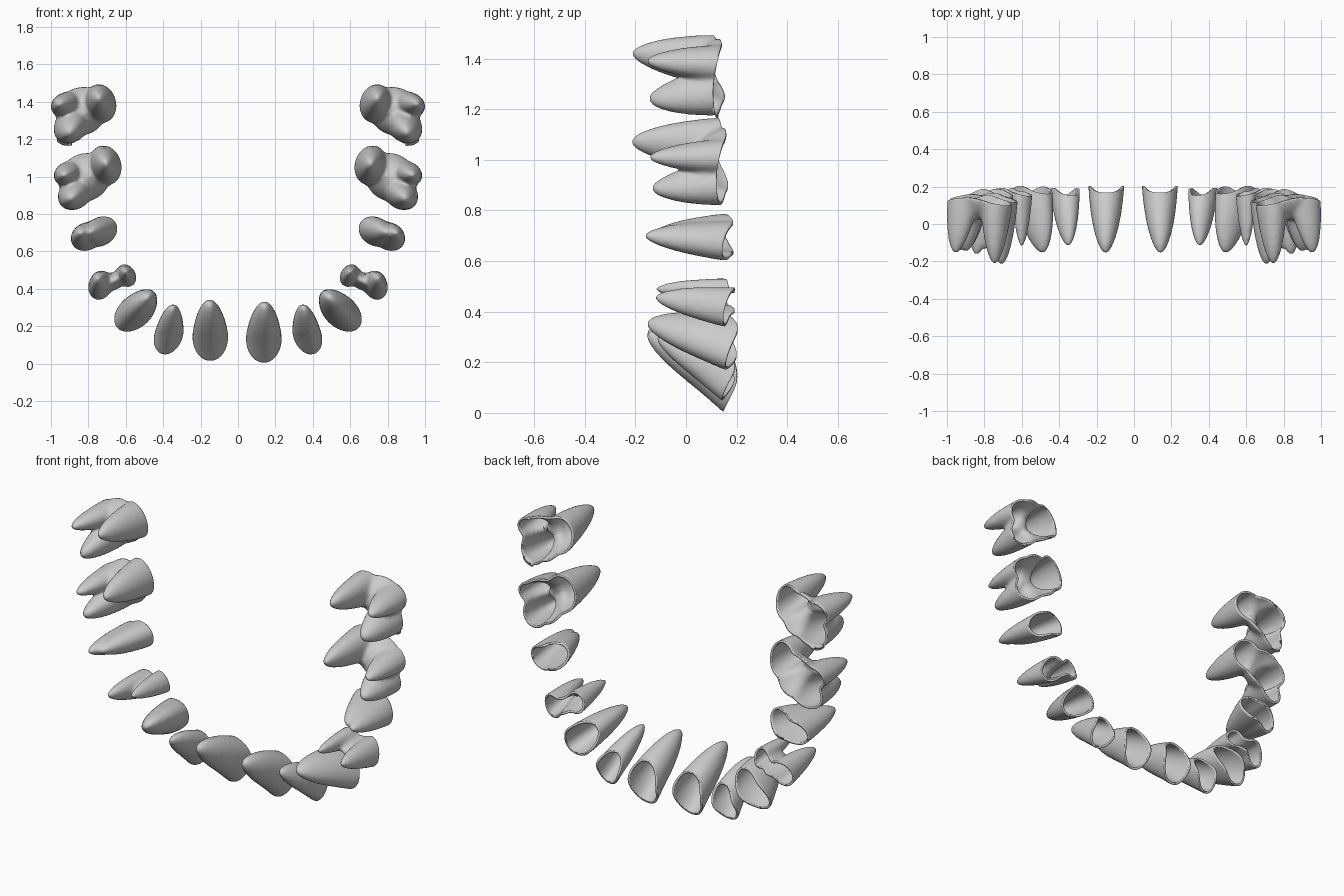
import bpy, bmesh
from math import cos, sin, pi, radians, atan2

if "Cube" in bpy.data.objects:
    bpy.data.objects.remove(bpy.data.objects["Cube"])

# Tooth: name, rim height in y, roots as
# (base x, base z, tip x, tip y, tip z, half length, long-axis angle)
TEETH = [
    ("central_incisor", .18, [(.138, .131, .142, -.158, .305, .13, 90)]),
    ("lateral_incisor", .17, [(.371, .15, .352, -.12, .298, .108, 112)]),
    ("canine", .18, [(.55, .278, .49, -.158, .353, .132, 138)]),
    ("first_premolar", .17, [(.598, .47, .6, -.125, .49, .064, 60),
                             (.735, .418, .748, -.125, .455, .08, 110)]),
    ("second_premolar", .165, [(.735, .706, .79, -.135, .705, .096, 150),
                               (.805, .68, .842, -.167, .7, .092, 150)]),
    ("first_molar", .14, [(.71, 1.06, .708, -.22, 1.072, .108, 75),
                          (.903, 1.015, .93, -.15, 1.01, .084, 160),
                          (.868, .912, .892, -.138, .887, .103, 140)]),
    ("second_molar", .125, [(.735, 1.39, .745, -.216, 1.42, .105, 75),
                            (.913, 1.383, .955, -.16, 1.39, .087, 160),
                            (.89, 1.275, .9, -.15, 1.24, .108, 130)]),
]
SCALLOP = .022


def add_root(bm, root, ratio, rim, side, shift):
    """Tapered elliptical root, closed at both ends and extended past the rim."""
    bx, bz, tx, ty, tz, a, ang = root
    ca, sa = cos(radians(ang)), sin(radians(ang))
    n, rings = 32, []
    for t in [-1] + [sin(i / 18 * pi / 2) for i in range(18)] + [.998]:
        s = max(t, 0)
        # steady taper with a blunt, rounded tip
        r = (1 - .55 * s ** 1.3) * (1 - s ** 5) ** .5
        cx, cz = bx + (tx - bx) * s, bz + (tz - bz) * s
        cy = rim + (ty - rim) * s if t >= 0 else rim + .09
        ring = []
        for k in range(n):
            u = a * r * cos(2 * pi * k / n)
            v = a * ratio * r * sin(2 * pi * k / n)
            ring.append(bm.verts.new((side * (cx + u * ca - v * sa + shift), cy,
                                      cz + u * sa + v * ca + shift)))
        rings.append(ring)
    for r0, r1 in zip(rings, rings[1:]):
        for k in range(n):
            j = (k + 1) % n
            bm.faces.new((r0[k], r0[j], r1[j], r1[k]))
    bm.faces.new(rings[0])
    bm.faces.new(rings[-1])


def make_tooth(index, name, rim, roots, side):
    # orientation and rim tilt follow the position along the arch
    ang = min(150, 90 + 20 * index)
    tilt = .08 - .022 * index
    ratio = .74 - .04 * index if index < 3 else .8
    shift = .01 if index == 0 and side < 0 else 0

    bm = bmesh.new()
    for root in roots:
        add_root(bm, root, ratio, rim, side, shift)
    # trunk joining several roots
    count = len(roots)
    if count > 1:
        mx = sum(r[0] for r in roots) / count
        mz = sum(r[1] for r in roots) / count
        size, flat = (.14, .92) if count > 2 else (.1, .45)
        add_root(bm, (mx - .01, mz, mx, .02, mz, size, ang), flat, rim, side, shift)
    bmesh.ops.recalc_face_normals(bm, faces=bm.faces)
    me = bpy.data.meshes.new(name)
    bm.to_mesh(me)
    bm.free()
    ob = bpy.data.objects.new(("left_" if side < 0 else "right_") + name, me)
    bpy.context.collection.objects.link(ob)

    # fuse the roots into one smooth body
    rm = ob.modifiers.new("fuse", 'REMESH')
    rm.mode = 'VOXEL'
    rm.voxel_size = .01
    sm = ob.modifiers.new("smooth", 'SMOOTH')
    sm.factor, sm.iterations = .5, 12
    dg = bpy.context.evaluated_depsgraph_get()
    fused = bpy.data.meshes.new_from_object(ob.evaluated_get(dg))
    ob.modifiers.clear()

    # cut it open at the rim, then bend the rim into a scalloped line
    bm = bmesh.new()
    bm.from_mesh(fused)
    bmesh.ops.bisect_plane(bm, geom=bm.verts[:] + bm.edges[:] + bm.faces[:],
                           plane_co=(0, rim, 0), plane_no=(0, 1, 0), clear_outer=True)
    xs = [v.co.x for v in bm.verts if v.co.y > rim - .02]
    zs = [v.co.z for v in bm.verts if v.co.y > rim - .02]
    mx, mz = (min(xs) + max(xs)) / 2, (min(zs) + max(zs)) / 2
    for v in bm.verts:
        w = min(1, max(0, (v.co.y + .03) / (rim + .03))) ** 2
        th = atan2(v.co.z - mz, side * (v.co.x - mx)) - radians(ang)
        v.co.y += w * (tilt * (v.co.z - mz) - SCALLOP * cos(2 * th))
    bm.to_mesh(fused)
    bm.free()
    ob.data = fused
    bpy.data.meshes.remove(me)
    fused.name = ob.name
    for p in fused.polygons:
        p.use_smooth = True

    # thin wall
    so = ob.modifiers.new("wall", 'SOLIDIFY')
    so.thickness, so.offset = .012, -1


for i, (name, rim, roots) in enumerate(TEETH):
    for side in (1, -1):
        make_tooth(i, name, rim, roots, side)
